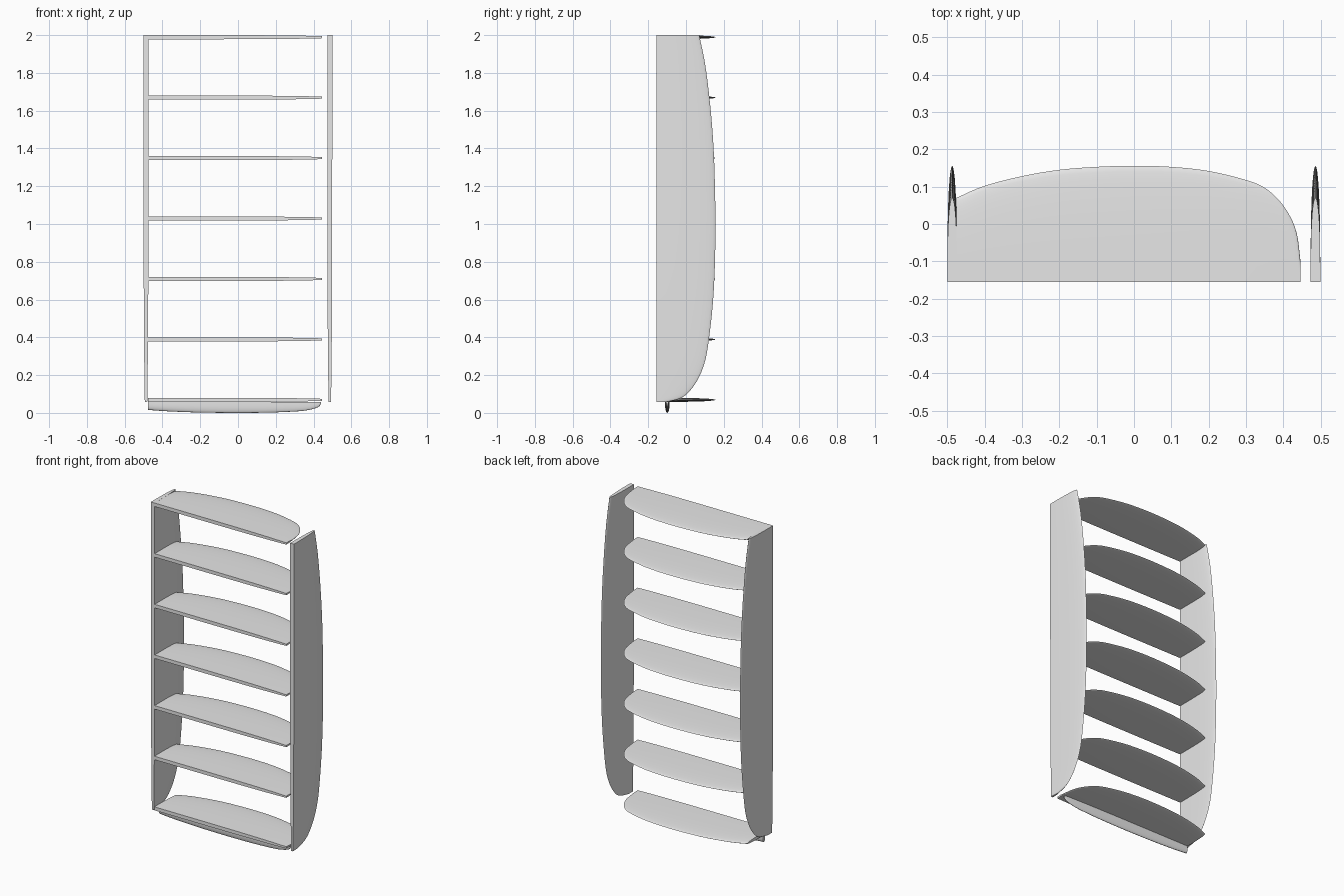
import bpy, bmesh, math
from mathutils import Matrix, Vector

if "Cube" in bpy.data.objects:
    bpy.data.objects.remove(bpy.data.objects["Cube"], do_unlink=True)

grey = bpy.data.materials.new("plain grey")
grey.use_nodes = True
grey.diffuse_color = (0.8, 0.8, 0.8, 1)
grey.node_tree.nodes["Principled BSDF"].inputs["Base Color"].default_value = (0.8, 0.8, 0.8, 1)

# Half-board outline: (distance from the square tail, depth from the straight edge)
OUTLINE = [(0, .225), (.075, .257), (.175, .283), (.275, .300), (.375, .308),
           (.475, .311), (.575, .308), (.675, .297), (.775, .273), (.825, .252),
           (.865, .217), (.895, .172), (.912, .125), (.921, .055)]
LENGTH, DEPTH = OUTLINE[-1][0], .311


def smooth_outline(steps=4):
    """Catmull-Rom curve through the outline points."""
    p = [Vector(q) for q in OUTLINE]
    p = [2 * p[0] - p[1]] + p + [2 * p[-1] - p[-2]]
    out = []
    for a, b, c, d in zip(p, p[1:], p[2:], p[3:]):
        for k in range(steps):
            t = k / steps
            out.append(.5 * (2 * b + (c - a) * t + (2 * a - 5 * b + 4 * c - d) * t * t
                             + (3 * b - a - 3 * c + d) * t ** 3))
    return out + [p[-2]]


def half_board(name, length, depth, thickness, matrix):
    """Board split along its middle: local x runs tail to nose, y to the rail."""
    bm = bmesh.new()
    rings = []
    n = 10
    for p in smooth_outline():
        t = p.x / LENGTH
        half = thickness / 2 * (1 - .5 * t ** 5)
        width = p.y / DEPTH * depth
        upper = []
        for i in range(n + 1):
            s = math.sin(i / n * math.pi / 2)
            upper.append((s * width, half * math.sqrt(max(0, 1 - s ** 3))))
        section = upper + [(y, -z) for y, z in upper[-2::-1]]
        rings.append([bm.verts.new((t * length, y, z)) for y, z in section])
    for a, b in zip(rings, rings[1:]):
        for i in range(len(a)):
            j = (i + 1) % len(a)
            bm.faces.new((a[i], a[j], b[j], b[i]))
    bm.faces.new(rings[0])
    bm.faces.new(rings[-1])
    bm.transform(matrix)
    bmesh.ops.recalc_face_normals(bm, faces=bm.faces)
    mesh = bpy.data.meshes.new(name)
    bm.to_mesh(mesh)
    bm.free()
    mesh.materials.append(grey)
    obj = bpy.data.objects.new(name, mesh)
    bpy.context.collection.objects.link(obj)
    bpy.ops.object.select_all(action='DESELECT')
    obj.select_set(True)
    bpy.context.view_layer.objects.active = obj
    bpy.ops.object.shade_smooth_by_angle(angle=math.radians(40))
    return obj


def place(x_axis, y_axis, origin):
    """Matrix that sends the board's length and depth along the given axes."""
    x, y = Vector(x_axis), Vector(y_axis)
    m = Matrix((x, y, x.cross(y))).transposed().to_4x4()
    return Matrix.Translation(origin) @ m


FRONT = -.155

# Seven shelves, straight edge to the front, nose towards +x
for i in range(7):
    half_board(f"shelf_{i + 1}", .922, DEPTH, .022,
               place((1, 0, 0), (0, 1, 0), (-.476, FRONT, .069 + .32 * i)))

# Upright side panels, nose down
for side, x in (("right", -.487), ("left", .486)):
    half_board(f"{side}_side_panel", 1.942, DEPTH, .026,
               place((0, 0, -1), (0, 1, 0), (x, FRONT, 2)))

# Narrow plinth under the lowest shelf, rail down
half_board("plinth", .915, .058, .024,
           place((1, 0, 0), (0, 0, -1), (-.476, -.099, .058)))
